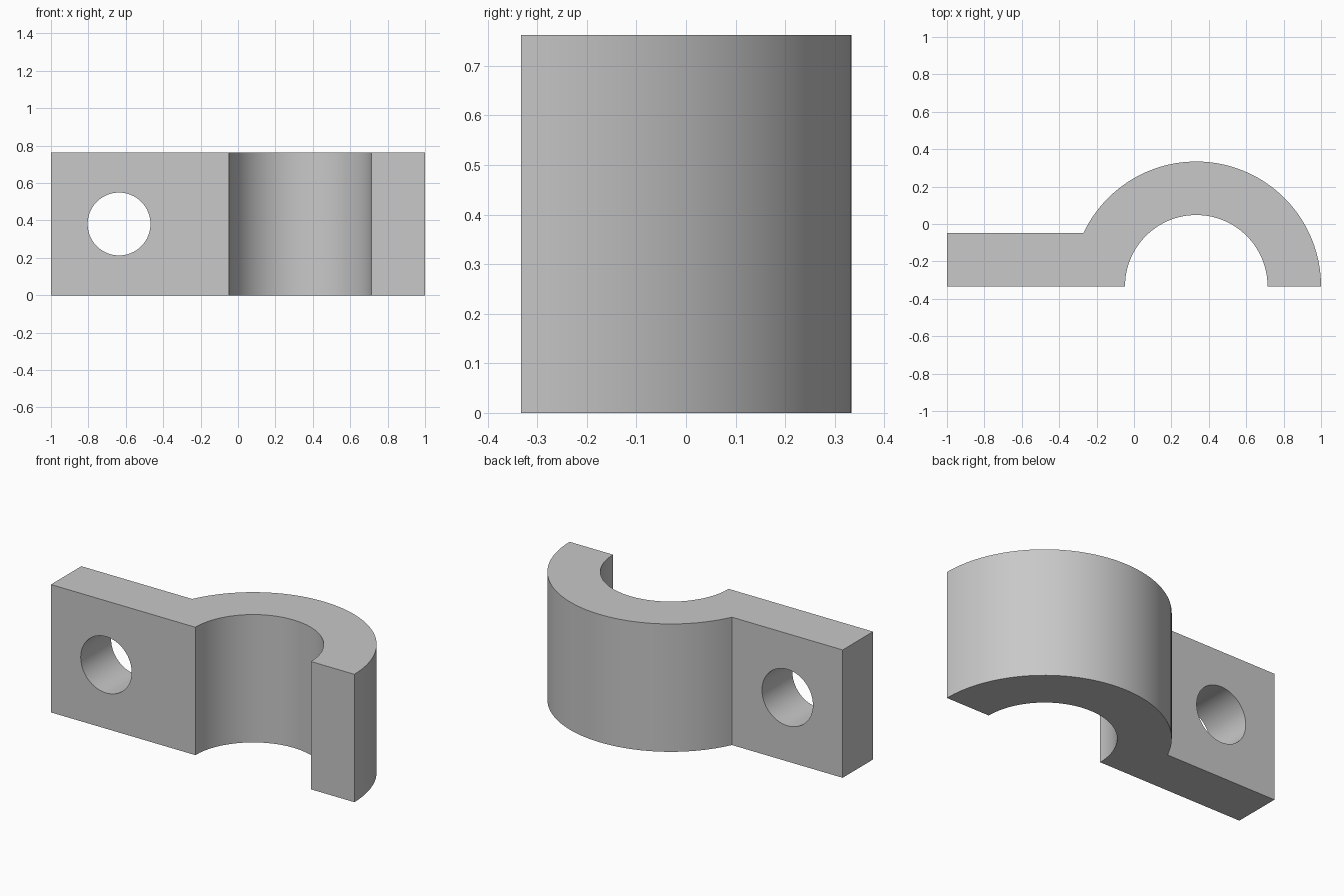
import bpy, bmesh
from math import sin, cos, pi, asin, radians

cube = bpy.data.objects.get("Cube")
if cube:
    bpy.data.objects.remove(cube, do_unlink=True)

HEIGHT = 0.762
CX, FRONT = 0.333, -0.333          # arch centre, lying on the front plane
OUTER, INNER = 0.667, 0.381
TAB = 0.286                        # tab thickness
HOLE_X, HOLE_R = -0.636, 0.168
STEPS = 64

grey = bpy.data.materials.new("plain grey")
grey.use_nodes = True
colour = (0.58, 0.58, 0.58, 1)
grey.diffuse_color = colour
grey.node_tree.nodes["Principled BSDF"].inputs["Base Color"].default_value = colour


def arc(radius, start, end):
    angles = [start + (end - start) * i / STEPS for i in range(STEPS + 1)]
    return [(CX + radius * cos(a), FRONT + radius * sin(a)) for a in angles]


# Clamp outline: outer arch, flat tab, inner arch
outline = arc(OUTER, 0, pi - asin(TAB / OUTER))
outline += [(-1, FRONT + TAB), (-1, FRONT)]
outline += arc(INNER, pi, 0)

bm = bmesh.new()
base = bm.faces.new([bm.verts.new((x, y, 0)) for x, y in outline])
top = bmesh.ops.extrude_face_region(bm, geom=[base])["geom"]
bmesh.ops.translate(bm, vec=(0, 0, HEIGHT),
                    verts=[v for v in top if isinstance(v, bmesh.types.BMVert)])
bmesh.ops.recalc_face_normals(bm, faces=bm.faces)
mesh = bpy.data.meshes.new("pipe_clamp")
bm.to_mesh(mesh)
bm.free()
clamp = bpy.data.objects.new("pipe_clamp", mesh)
bpy.context.collection.objects.link(clamp)
mesh.materials.append(grey)

# Screw hole through the tab
bpy.ops.mesh.primitive_cylinder_add(
    vertices=STEPS, radius=HOLE_R, depth=1,
    location=(HOLE_X, FRONT + TAB / 2, HEIGHT / 2), rotation=(pi / 2, 0, 0))
cutter = bpy.context.object
cutter.name = "hole_cutter"
cutter.hide_render = True
cutter.data.materials.append(grey)

cut = clamp.modifiers.new("screw_hole", 'BOOLEAN')
cut.operation = 'DIFFERENCE'
cut.solver = 'EXACT'
cut.object = cutter
bpy.ops.object.select_all(action='DESELECT')
clamp.select_set(True)
bpy.context.view_layer.objects.active = clamp
bpy.ops.object.modifier_apply(modifier=cut.name)
bpy.data.objects.remove(cutter, do_unlink=True)

# Smooth curves, crisp edges
bpy.ops.object.shade_smooth_by_angle(angle=radians(30))
